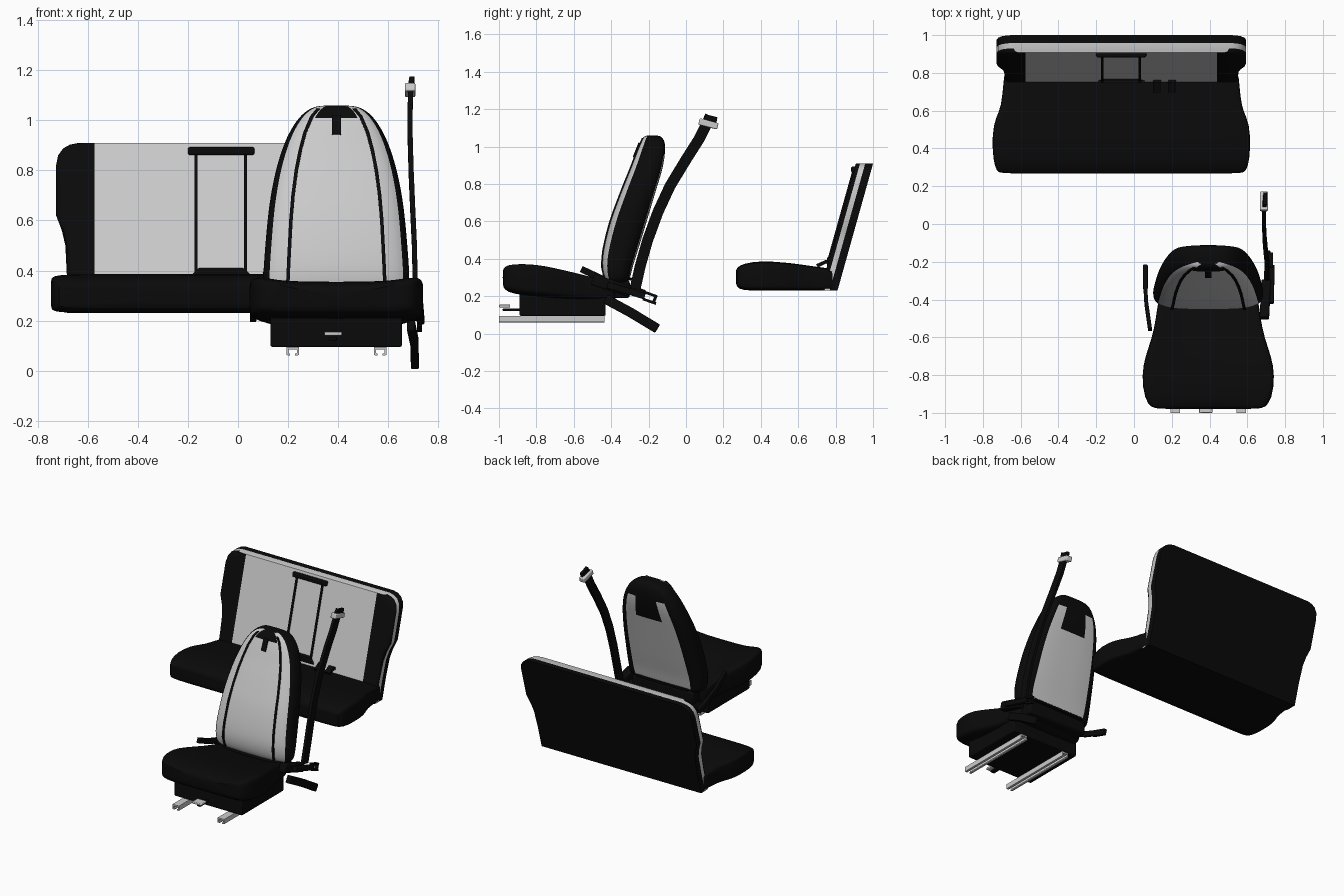
import bpy, bmesh, math
from mathutils import Vector

if "Cube" in bpy.data.objects:
    bpy.data.objects.remove(bpy.data.objects["Cube"])


def material(name, v):
    m = bpy.data.materials.new(name)
    m.diffuse_color = (v, v, v, 1)
    m.use_nodes = True
    m.node_tree.nodes["Principled BSDF"].inputs["Base Color"].default_value = m.diffuse_color
    return m


GREY, BLACK = material("light_cloth", 0.8), material("black_cloth", 0.003)


def loft(name, rings, color=1, subsurf=0, bevel=0):
    """Skin closed rings; color is 0 grey, 1 black or a function (row, column)."""
    pick = color if callable(color) else (lambda r, c: color)
    bm = bmesh.new()
    vs = [[bm.verts.new(p) for p in ring] for ring in rings]
    n = len(vs[0])
    for r in range(len(vs) - 1):
        for c in range(n):
            d = (c + 1) % n
            f = bm.faces.new((vs[r][c], vs[r][d], vs[r + 1][d], vs[r + 1][c]))
            f.material_index = pick(r, c)
    for ring, r in ((vs[0], -1), (vs[-1], len(vs))):
        bm.faces.new(ring).material_index = pick(r, -1)
    bmesh.ops.recalc_face_normals(bm, faces=bm.faces)
    me = bpy.data.meshes.new(name)
    bm.to_mesh(me)
    bm.free()
    me.materials.append(GREY)
    me.materials.append(BLACK)
    ob = bpy.data.objects.new(name, me)
    bpy.context.collection.objects.link(ob)
    if bevel:
        m = ob.modifiers.new("bevel", 'BEVEL')
        m.width, m.segments = bevel, 2
    if subsurf:
        m = ob.modifiers.new("subsurf", 'SUBSURF')
        m.levels = m.render_levels = subsurf
    bpy.ops.object.select_all(action='DESELECT')
    ob.select_set(True)
    bpy.context.view_layer.objects.active = ob
    bpy.ops.object.shade_smooth_by_angle(angle=math.radians(40))
    return ob


def box(name, x, y, z, color=1, bevel=0.006):
    ring = lambda h: [(x[0], y[0], h), (x[1], y[0], h), (x[1], y[1], h), (x[0], y[1], h)]
    return loft(name, [ring(z[0]), ring(z[1])], color, bevel=bevel)


def strap(name, pts, width, thick, color=1, bevel=0):
    """Flat band along a path; thick is its size in x, width its size in the yz plane."""
    pts = [Vector(p) for p in pts]
    rings = []
    for i, p in enumerate(pts):
        t = pts[min(i + 1, len(pts) - 1)] - pts[max(i - 1, 0)]
        w = t.cross(Vector((1, 0, 0))).normalized() * width / 2
        h = Vector((thick / 2, 0, 0))
        rings.append([p - w - h, p - w + h, p + w + h, p + w - h])
    return loft(name, rings, color, bevel=bevel)


def cushion(name, cx, rows, raise_sides, power):
    """Loft rounded-rectangle sections along y; rows are (y, bottom, top, half width)."""
    rings = []
    for y, lo, hi, hw in rows:
        ring = []
        for k in range(32):
            a = 2 * math.pi * (k + 0.5) / 32
            c, s = (math.copysign(abs(f) ** (2 / power), f) for f in (math.cos(a), math.sin(a)))
            z = (lo + hi) / 2 + s * (hi - lo) / 2
            if s > 0:
                z -= raise_sides * (1 - c * c) * s
            ring.append((cx + c * hw, y, z))
        rings.append(ring)
    return loft(name, rings, 1, subsurf=1)


# Rear bench cushion
BX = -0.067
cushion("bench_cushion", BX, [
    (0.267, 0.27, 0.335, 0.62), (0.270, 0.25, 0.35, 0.65), (0.30, 0.23, 0.374, 0.672),
    (0.40, 0.23, 0.39, 0.685), (0.53, 0.23, 0.38, 0.680), (0.60, 0.23, 0.372, 0.645),
    (0.66, 0.23, 0.362, 0.632), (0.80, 0.23, 0.345, 0.62), (0.815, 0.23, 0.33, 0.617)], 0, 12)

# Rear bench backrest: black back slab and grey front slab with black side panels
OUT = [(0.23, .617), (0.38, .617), (0.50, .623), (0.56, .637), (0.62, .66), (0.82, .66),
       (0.86, .652), (0.888, .632), (0.903, .605), (0.91, .57)]


def lean(z):
    return 0.81 + (z - 0.23) * 0.28


loft("bench_back_shell", [[(BX + sx * w, lean(z) + y, z) for sx, y in
     ((-1, -.042), (1, -.042), (1, 0), (-1, 0))] for z, w in OUT], 1)
front = []
for z, w in OUT:
    f, b = lean(z) - 0.092, lean(z) - 0.04
    front.append([(BX + x, y, z) for x, y in (
        (-w, f + .022), (-w + .007, f + .007), (-w + .022, f), (-.507, f), (.507, f),
        (w - .022, f), (w - .007, f + .007), (w, f + .022), (w, b), (-w, b))])
loft("bench_back_pad", front, lambda r, c: 1 if r < 0 or c in (0, 1, 2, 4, 5, 6) else 0)

# Bench centre armrest trim, top cap and belt buckles
for s, x in (("left", -0.168), ("right", 0.03)):
    strap("bench_trim_" + s, [(x, lean(z) - 0.093, z) for z in (0.37, 0.89)], 0.014, 0.013)
cap = lean(0.875) - 0.1
box("bench_trim_cap", (-0.2, 0.065), (cap - 0.008, cap + 0.02), (0.862, 0.893))
loft("bench_trim_arch", [[(BX + x, y, z) for x, z in (
    (-.14, .35), (.14, .35), (.115, .385), (.09, .41), (-.09, .41), (-.115, .385))]
    for y in (0.755, 0.80)], 1, bevel=0.006)
for x in (0.12, 0.2):
    strap("bench_buckle", [(x, 0.70, 0.362), (x, 0.75, 0.385), (x + 0.01, 0.79, 0.36)], 0.02, 0.04)

# Front seat cushion with raised sides
SX = 0.393
cushion("seat_cushion", SX, [
    (-0.98, 0.26, 0.35, 0.27), (-0.972, 0.235, 0.372, 0.30), (-0.93, 0.212, 0.39, 0.338),
    (-0.80, 0.197, 0.387, 0.354), (-0.70, 0.188, 0.366, 0.334), (-0.60, 0.18, 0.342, 0.297),
    (-0.50, 0.175, 0.315, 0.277), (-0.40, 0.178, 0.29, 0.265), (-0.36, 0.19, 0.27, 0.25)], 0.045, 7)

# Front seat backrest: rows are (z, front y, back y, half width)
ROWS = [(.265, -.415, -.315, .26), (.29, -.44, -.30, .285), (.36, -.457, -.285, .293),
        (.45, -.45, -.255, .287), (.60, -.413, -.21, .275), (.70, -.375, -.18, .262),
        (.80, -.337, -.15, .242), (.88, -.303, -.125, .218), (.95, -.277, -.113, .19),
        (1.015, -.25, -.11, .148), (1.045, -.235, -.122, .11), (1.061, -.215, -.145, .07)]
US = [-.95, -.70, -.66, -.62, -.3, 0, .3, .62, .66, .70, .95]
BACK = [.88, .8, .42, 0, -.42, -.8, -.88]
rings = []
for z, yf, yb, w in ROWS:
    d = yb - yf
    ring = [(u, yf + .2 * d * u ** 4) for u in US]
    ring += [(1.01, yf + .42 * d), (1.0, yf + .72 * d)]
    ring += [(u, yb - .12 * d * u ** 4) for u in BACK]
    ring += [(-1.0, yf + .72 * d), (-1.01, yf + .42 * d)]
    rings.append([(SX + u * w, y, z) for u, y in ring])


def back_color(r, c):
    if 0 <= c <= 9:                       # front: grey with head patch
        return 1 if r >= 9 and 3 <= c <= 6 else 0
    if 14 <= c <= 17 and 1 <= r <= 7:     # rear panel with dark pocket at the top
        return 1 if r >= 6 and c in (15, 16) else 0
    return 1


loft("seat_backrest", rings, back_color, subsurf=2)
for s in (-1, 1):                         # piping seams on the front
    strap("seat_seam", [(SX + s * .66 * w, yf + .045 * (yb - yf), z)
          for z, yf, yb, w in ROWS[1:11]], 0.012, 0.014)
strap("head_patch_stem", [(SX, -.28, .943), (SX, -.249, 1.02)], 0.01, 0.036)
box("rear_panel_bottom_trim", (SX - .2, SX + .2), (-.305, -.29), (.285, .30), bevel=.003)

# Seat base, hinge block, rails and adjuster handle
box("seat_base", (0.13, 0.655), (-0.89, -0.43), (0.095, 0.24), bevel=0.006)
box("hinge_block", (0.16, 0.63), (-0.43, -0.30), (0.19, 0.285), bevel=0.015)
for s, x in (("left", 0.218), ("right", 0.568)):
    prof = [(-.025, .095), (.025, .095), (.025, .062), (.01, .06), (.01, .068),
            (.017, .07), (.017, .085), (-.017, .085), (-.017, .07), (-.01, .068),
            (-.01, .06), (-.025, .062)]
    loft("rail_" + s, [[(x + a, y, z) for a, z in prof] for y in (-1.0, -0.435)], 0)
box("adjuster_handle", (0.345, 0.415), (-1.0, -0.94), (0.14, 0.155), 0, 0.004)
box("adjuster_rod", (0.365, 0.395), (-0.98, -0.88), (0.12, 0.135), 1, 0.004)

# Left buckle and its stalk
strap("left_buckle_stalk", [(0.085, -0.56, 0.345), (0.065, -0.42, 0.28), (0.058, -0.30, 0.24)],
      0.035, 0.02)
strap("left_buckle", [(0.06, -0.34, 0.25), (0.06, -0.22, 0.212)], 0.042, 0.026, bevel=0.005)

# Shoulder belt, its upper guide and lower anchors on the right side
strap("shoulder_belt", [(.705, -.272, .24), (.708, -.245, .36), (.705, -.205, .50),
      (.698, -.15, .65), (.692, -.085, .79), (.688, 0, .93), (.688, .07, 1.04),
      (.69, .115, 1.13), (.695, .13, 1.165)], 0.058, 0.02)
strap("belt_guide", [(.688, .07, 1.135), (.688, .17, 1.108)], 0.035, 0.042, 0, 0.006)
strap("belt_guide_top", [(.695, .10, 1.155), (.695, .165, 1.14)], 0.035, 0.02, 1, 0.004)
strap("recliner_cover", [(.69, -.50, .29), (.70, -.30, .225)], 0.06, 0.05, bevel=0.008)
strap("belt_anchor_arm", [(.725, -.42, .26), (.73, -.22, .20)], 0.035, 0.03, bevel=0.005)
for dz in (-.02, .02):
    strap("belt_tongue_side", [(.725, -.23, .205 + dz), (.725, -.16, .18 + dz)], 0.014, 0.02)
strap("belt_tongue_end", [(.725, -.175, .186), (.725, -.16, .18)], 0.05, 0.02)
strap("recline_lever", [(.69, -.43, .185), (.705, -.30, .115), (.707, -.152, .026)],
      0.052, 0.032, bevel=0.006)
